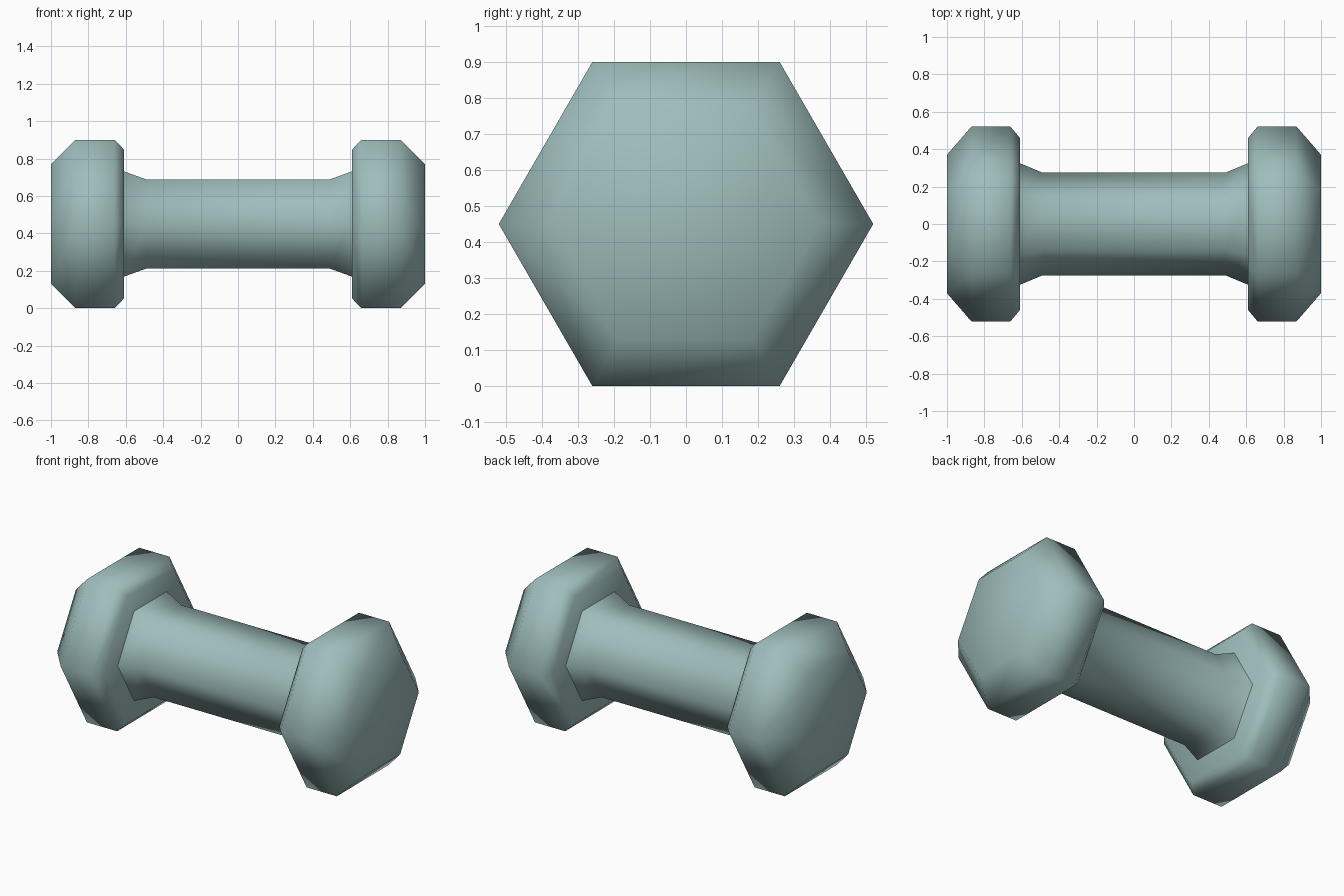
import bpy
import bmesh
from math import cos, sin, pi

SIDES = 6
AXIS_HEIGHT = 0.45

cube = bpy.data.objects.get("Cube")
if cube:
    bpy.data.objects.remove(cube, do_unlink=True)

paint = bpy.data.materials.new("sage_teal")
paint.use_nodes = True
colour = (0.34, 0.51, 0.50, 1)
paint.diffuse_color = colour
paint.node_tree.nodes["Principled BSDF"].inputs["Base Color"].default_value = colour


def hex_lathe(name, profile, capped):
    """Sweep (x, radius) points into a six-sided solid along the x axis."""
    bm = bmesh.new()
    rings = []
    for x, r in profile:
        angles = [2 * pi * i / SIDES for i in range(SIDES)]
        rings.append([bm.verts.new((x, r * cos(a), r * sin(a))) for a in angles])
    for a, b in zip(rings, rings[1:]):
        for i in range(SIDES):
            j = (i + 1) % SIDES
            bm.faces.new((a[i], a[j], b[j], b[i]))
    if capped:
        bm.faces.new(rings[0])
        bm.faces.new(rings[-1])
    bmesh.ops.recalc_face_normals(bm, faces=bm.faces)
    for face in bm.faces:
        face.smooth = True
    mesh = bpy.data.meshes.new(name)
    bm.to_mesh(mesh)
    bm.free()
    mesh.materials.append(paint)
    obj = bpy.data.objects.new(name, mesh)
    obj.location.z = AXIS_HEIGHT
    bpy.context.collection.objects.link(obj)


# Weights: chamfered hexagonal heads, one per side
head = [(0.61, 0.46), (0.66, 0.52), (0.87, 0.52), (1.0, 0.37)]
for side, sign in (("left", 1), ("right", -1)):
    hex_lathe(side + "_weight", [(sign * x, r) for x, r in head], True)

# Grip: hexagonal bar flaring out where it meets the weights
flare = [(0.61, 0.325), (0.49, 0.275)]
hex_lathe("handle", flare + [(-x, r) for x, r in reversed(flare)], False)
